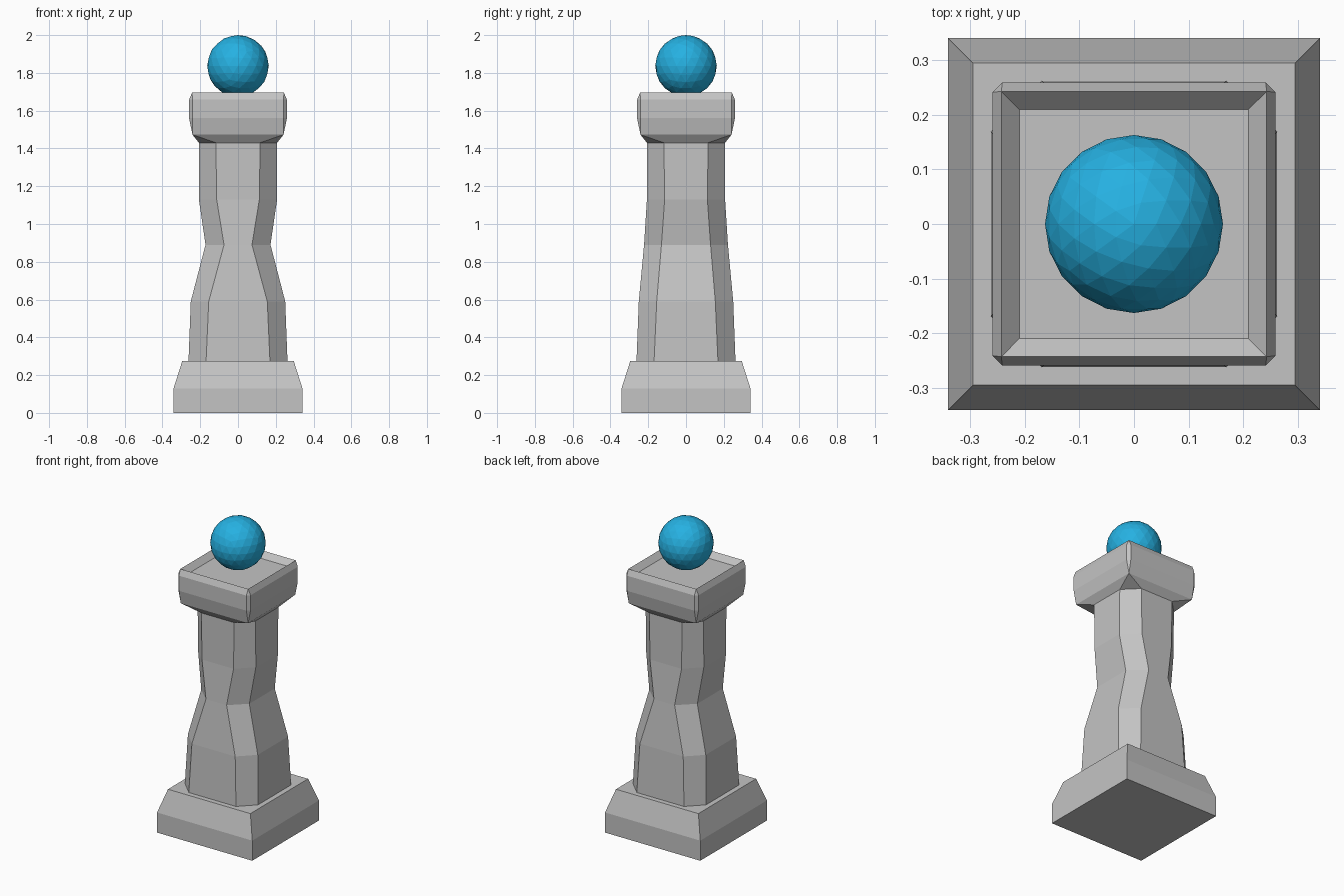
import bpy
import bmesh

cube = bpy.data.objects.get("Cube")
if cube:
    bpy.data.objects.remove(cube, do_unlink=True)


def material(name, colour):
    mat = bpy.data.materials.new(name)
    mat.use_nodes = True
    mat.diffuse_color = colour
    mat.node_tree.nodes["Principled BSDF"].inputs["Base Color"].default_value = colour
    return mat


stone = material("grey stone", (0.55, 0.55, 0.55, 1))
blue = material("bright blue", (0.019, 0.44, 0.76, 1))


def finish(name, bm, mat):
    mesh = bpy.data.meshes.new(name)
    bm.to_mesh(mesh)
    bm.free()
    mesh.materials.append(mat)
    obj = bpy.data.objects.new(name, mesh)
    bpy.context.collection.objects.link(obj)
    return obj


def loft(name, rings, mat):
    """Stack chamfered squares: (z, half x, half y, flat x, flat y).
    A flat equal to its half width gives a sharp square corner."""
    bm = bmesh.new()
    loops = []
    for z, hx, hy, fx, fy in rings:
        outline = [(hx, -fy), (hx, fy), (fx, hy), (-fx, hy),
                   (-hx, fy), (-hx, -fy), (-fx, -hy), (fx, -hy)]
        loops.append([bm.verts.new((x, y, z)) for x, y in outline])
    for low, high in zip(loops, loops[1:]):
        for i in range(8):
            j = (i + 1) % 8
            bm.faces.new((low[i], low[j], high[j], high[i]))
    bm.faces.new(loops[0][::-1])
    bm.faces.new(loops[-1])
    bmesh.ops.remove_doubles(bm, verts=bm.verts, dist=0.0005)
    bmesh.ops.recalc_face_normals(bm, faces=bm.faces)
    return finish(name, bm, mat)


def square(z, h):
    return (z, h, h, h, h)


def octagon(z, h, flat):
    return (z, h, h, flat, flat)


# Square plinth with sloped shoulders
loft("plinth", [square(0, 0.341), square(0.13, 0.341), square(0.275, 0.295)], stone)

# Chamfered column, pinched more in width than in depth
loft("column", [
    octagon(0.275, 0.262, 0.169),
    octagon(0.59, 0.25, 0.155),
    (0.89, 0.172, 0.222, 0.074, 0.13),
    octagon(1.13, 0.207, 0.113),
    octagon(1.43, 0.207, 0.117),
], stone)

# Flared capital with a shallow sloped recess in its top
loft("capital", [
    octagon(1.43, 0.207, 0.117),
    square(1.473, 0.241),
    octagon(1.56, 0.259, 0.241),
    octagon(1.658, 0.259, 0.241),
    square(1.695, 0.243),
    square(1.66, 0.21),
], stone)

# Faceted orb resting in the recess
bm = bmesh.new()
bmesh.ops.create_icosphere(bm, subdivisions=3, radius=0.163)
bmesh.ops.translate(bm, verts=bm.verts, vec=(0, 0, 1.837))
finish("orb", bm, blue)
